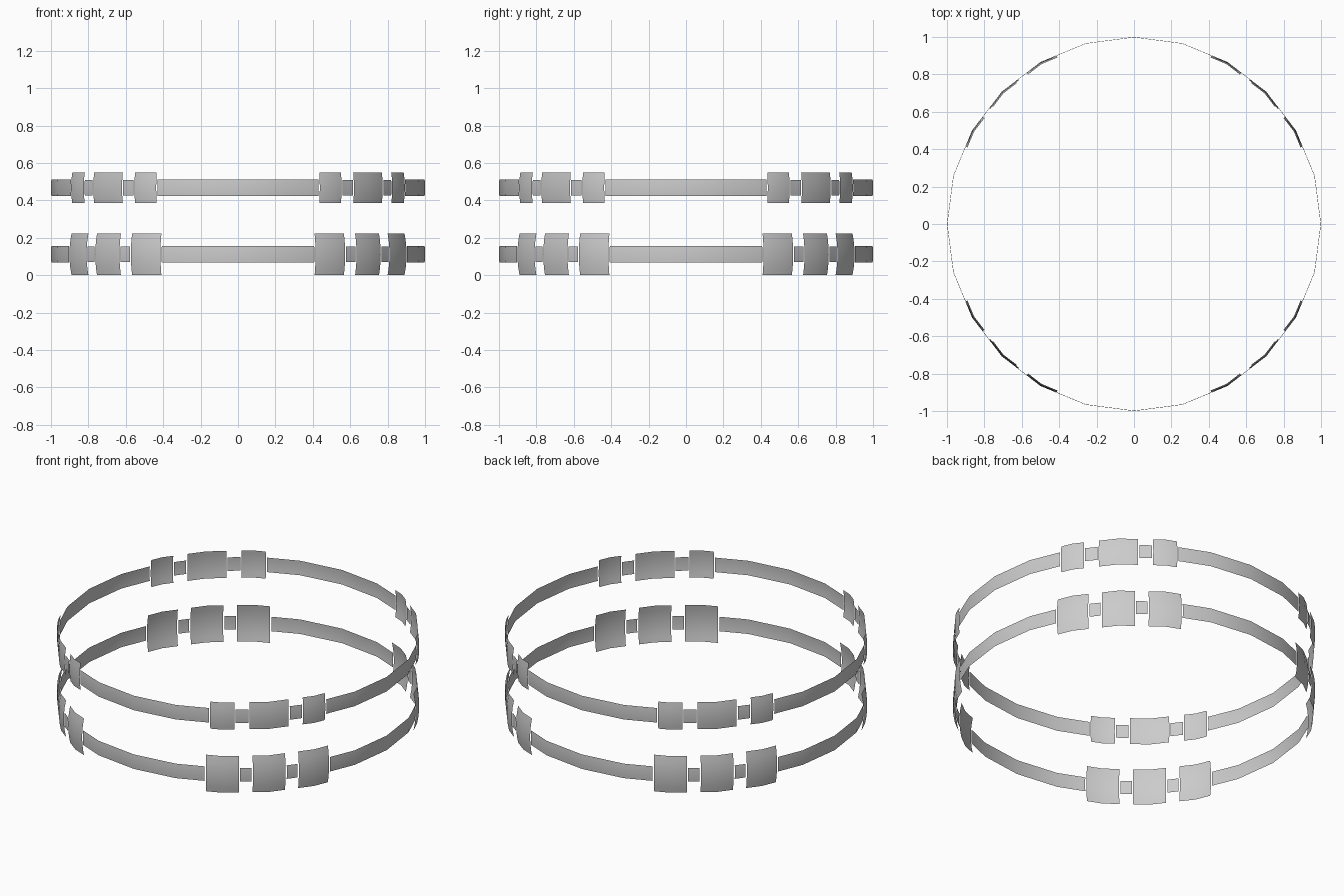
import bpy, bmesh, math

if "Cube" in bpy.data.objects:
    bpy.data.objects.remove(bpy.data.objects["Cube"])

STEP = 15.0   # the hoops follow a 24-sided outline
BULGE = 1.0   # inward curl of the sheet away from its mid-height
ROWS = 6


def outline(angle):
    """Point on the 24-gon, interpolated along its straight sides."""
    k = math.floor(angle / STEP + 1e-6)
    t = angle / STEP - k
    a, b = math.radians(k * STEP), math.radians((k + 1) * STEP)
    return (math.cos(a) * (1 - t) + math.cos(b) * t,
            math.sin(a) * (1 - t) + math.sin(b) * t)


def add_sheet(bm, a0, a1, mid, half):
    """Curved strip from angle a0 to a1, slightly barrel-shaped in height."""
    angles = [a0]
    k = math.floor(a0 / STEP) + 1
    while k * STEP < a1 - 1e-4:
        angles.append(k * STEP)
        k += 1
    angles.append(a1)
    grid = []
    for a in angles:
        x, y = outline(a)
        col = []
        for r in range(ROWS + 1):
            dz = half * (2 * r / ROWS - 1)
            s = 1 - BULGE * dz * dz
            col.append(bm.verts.new((x * s, y * s, mid + dz)))
        grid.append(col)
    for c0, c1 in zip(grid, grid[1:]):
        for r in range(ROWS):
            bm.faces.new((c0[r], c1[r], c1[r + 1], c0[r + 1]))


def make_object(name, pieces, mid, half):
    bm = bmesh.new()
    for a0, a1 in pieces:
        for quarter in range(4):
            add_sheet(bm, a0 + 90 * quarter, a1 + 90 * quarter, mid, half)
    mesh = bpy.data.meshes.new(name)
    bm.to_mesh(mesh)
    bm.free()
    obj = bpy.data.objects.new(name, mesh)
    bpy.context.collection.objects.link(obj)
    bpy.ops.object.select_all(action='DESELECT')
    obj.select_set(True)
    bpy.context.view_layer.objects.active = obj
    bpy.ops.object.shade_smooth_by_angle(angle=math.radians(30))


def make_hoop(name, mid, pad_half, side_w, centre_w):
    gap = 0.4
    pads = [(30 - side_w, 30 + side_w), (45 - centre_w, 45 + centre_w),
            (60 - side_w, 60 + side_w)]
    # three wide plates per quarter
    make_object(name + "_plates", pads, mid, pad_half)
    # long bands between the plate groups
    make_object(name + "_band", [(pads[2][1] + gap, 90 + pads[0][0] - gap)], mid, 0.044)
    # short links between neighbouring plates
    links = [(p[1] + gap, q[0] - gap) for p, q in zip(pads, pads[1:])]
    make_object(name + "_links", links, mid, 0.041)


make_hoop("lower_hoop", 0.111, 0.111, 5.3, 5.3)
make_hoop("upper_hoop", 0.467, 0.082, 3.9, 6.3)
